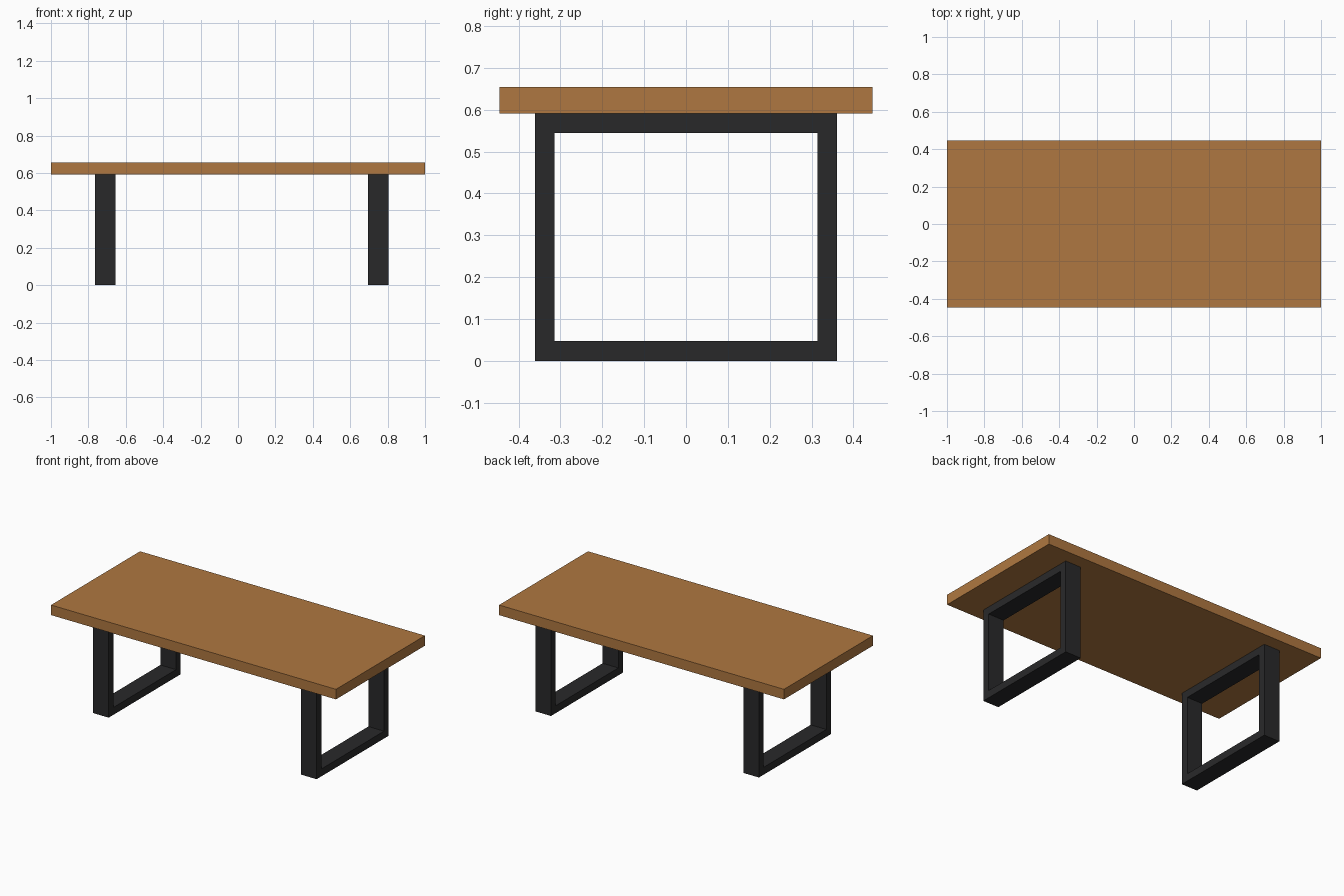
import bpy
import bmesh
from mathutils import Matrix, Vector

default = bpy.data.objects.get("Cube")
if default:
    bpy.data.objects.remove(default, do_unlink=True)


def make_material(name, rgb, roughness):
    mat = bpy.data.materials.new(name)
    mat.use_nodes = True
    mat.diffuse_color = (*rgb, 1)
    shader = mat.node_tree.nodes["Principled BSDF"]
    shader.inputs["Base Color"].default_value = (*rgb, 1)
    shader.inputs["Roughness"].default_value = roughness
    return mat


def make_object(name, bm, mat):
    mesh = bpy.data.meshes.new(name)
    bmesh.ops.recalc_face_normals(bm, faces=bm.faces)
    bm.to_mesh(mesh)
    bm.free()
    mesh.materials.append(mat)
    obj = bpy.data.objects.new(name, mesh)
    bpy.context.collection.objects.link(obj)


wood = make_material("warm wood", (0.43, 0.187, 0.052), 0.6)
metal = make_material("black metal", (0.022, 0.022, 0.023), 0.5)

LEG_TOP = 0.591
TABLE_TOP = 0.655


def tabletop():
    bm = bmesh.new()
    size = Vector((2.0, 0.892, TABLE_TOP - LEG_TOP))
    centre = Vector((0, 0, (TABLE_TOP + LEG_TOP) / 2))
    bmesh.ops.create_cube(bm, size=1, matrix=Matrix.LocRotScale(centre, None, size))
    make_object("tabletop", bm, wood)


def leg_frame(name, x, width=0.11, half_depth=0.361, bar=0.047):
    # Square hoop: outer and inner rectangles on both sides, joined by quads
    bm = bmesh.new()

    def rectangle(side, inset):
        y, low, high = half_depth - inset, inset, LEG_TOP - inset
        return [bm.verts.new((x + side * width / 2, *corner))
                for corner in ((-y, low), (y, low), (y, high), (-y, high))]

    loops = [rectangle(-1, 0), rectangle(1, 0), rectangle(1, bar), rectangle(-1, bar)]
    for i, a in enumerate(loops):
        b = loops[(i + 1) % 4]
        for j in range(4):
            k = (j + 1) % 4
            bm.faces.new((a[j], a[k], b[k], b[j]))
    make_object(name, bm, metal)


tabletop()
leg_frame("right_leg_frame", -0.71)
leg_frame("left_leg_frame", 0.75)
